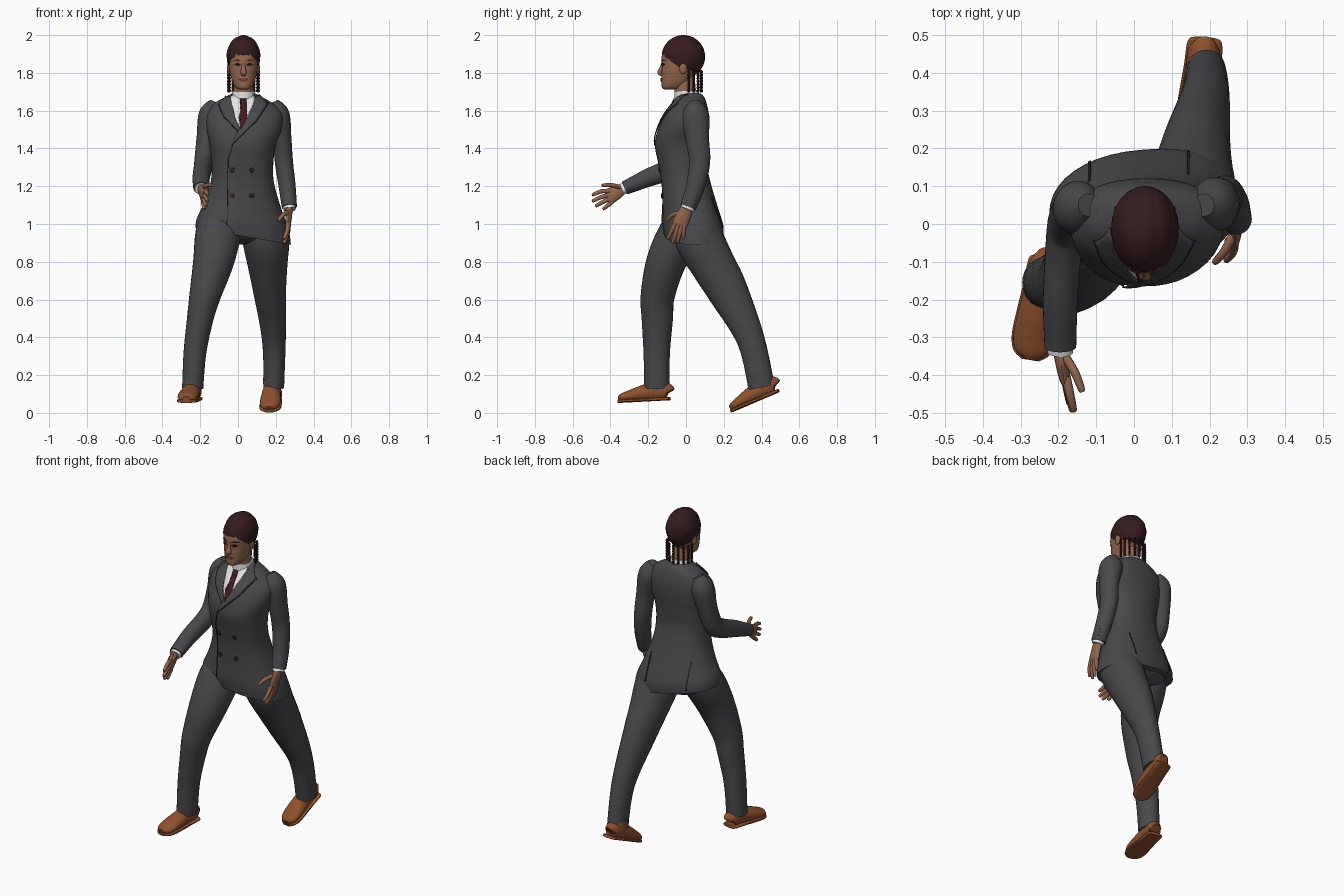
import bpy, bmesh, math
from mathutils import Vector, Matrix
from mathutils.bvhtree import BVHTree

if "Cube" in bpy.data.objects:
    bpy.data.objects.remove(bpy.data.objects["Cube"])

def mat(name, r, g, b):
    m = bpy.data.materials.new(name)
    m.diffuse_color = (r, g, b, 1)
    m.use_nodes = True
    m.node_tree.nodes["Principled BSDF"].inputs["Base Color"].default_value = m.diffuse_color
    return m

SUIT = mat("charcoal suit", .066, .066, .072)
SEAM = mat("dark seam", .02, .02, .022)
SKIN = mat("brown skin", .30, .135, .078)
HAIR = mat("dark auburn hair", .036, .011, .013)
SHIRT = mat("white shirt", .78, .78, .8)
TIE = mat("maroon tie", .055, .011, .014)
SHOE = mat("tan leather", .27, .082, .026)
BUTTON = mat("brown button", .03, .014, .01)
EYE = mat("dark eye", .012, .007, .006)
LIP = mat("lip", .17, .055, .045)

def finish(name, bm, m):
    bmesh.ops.recalc_face_normals(bm, faces=bm.faces)
    me = bpy.data.meshes.new(name)
    bm.to_mesh(me)
    bm.free()
    me.materials.append(m)
    ob = bpy.data.objects.new(name, me)
    bpy.context.collection.objects.link(ob)
    return ob

def spline(rows, steps):
    """Catmull-Rom through rows of numbers."""
    out, n = [], len(rows)
    for i in range(n - 1):
        a, b, c, d = rows[max(i - 1, 0)], rows[i], rows[i + 1], rows[min(i + 2, n - 1)]
        for s in range(steps):
            t = s / steps
            out.append([.5 * (2 * q + (r - p) * t + (2 * p - 5 * q + 4 * r - w) * t * t
                              + (3 * q - p - 3 * r + w) * t ** 3) for p, q, r, w in zip(a, b, c, d)])
    return out + [list(rows[-1])]

def skin_rings(name, rings, m, n=28, power=2, matrix=None):
    """Loft through rings of (centre, u, v)."""
    bm = bmesh.new()
    loops = []
    for c, u, v in rings:
        loop = []
        for k in range(n):
            a = 2 * math.pi * k / n
            f = lambda w: math.copysign(abs(w) ** (2 / power), w)
            loop.append(bm.verts.new(c + u * f(math.cos(a)) + v * f(math.sin(a))))
        loops.append(loop)
    for p, q in zip(loops, loops[1:]):
        for k in range(n):
            bm.faces.new((p[k], p[(k + 1) % n], q[(k + 1) % n], q[k]))
    bm.faces.new(loops[0])
    bm.faces.new(loops[-1])
    if matrix:
        bm.transform(matrix)
    return finish(name, bm, m)

def tube(name, pts, m, steps=5, **kw):
    """Limb through (x, y, z, half width across x, other half width)."""
    rows = spline([p if len(p) == 5 else (*p, p[3]) for p in pts], steps)
    rings = []
    for i, r in enumerate(rows):
        t = Vector(rows[min(i + 1, len(rows) - 1)][:3]) - Vector(rows[max(i - 1, 0)][:3])
        t.normalize()
        u = Vector((1, 0, 0)) - t * t.x
        u.normalize()
        rings.append((Vector(r[:3]), u * r[3], t.cross(u) * r[4]))
    return skin_rings(name, rings, m, **kw)

def stack(name, rows, m, power=2, steps=5):
    """Horizontal rings (z, x0, x1, y0, y1, tilt, shear)."""
    rings = []
    for z, x0, x1, y0, y1, tilt, shear in spline(rows, steps):
        rx = (x1 - x0) / 2
        rings.append((Vector(((x0 + x1) / 2, (y0 + y1) / 2, z)),
                      Vector((rx, shear, tilt)), Vector((0, (y1 - y0) / 2, 0))))
    return skin_rings(name, rings, m, 40, power)

def ball(name, loc, r, m, seg=16):
    bm = bmesh.new()
    bmesh.ops.create_uvsphere(bm, u_segments=seg, v_segments=seg // 2, radius=1)
    bm.transform(Matrix.Translation(loc) @ Matrix.Diagonal((*r, 1)))
    return finish(name, bm, m)

def tree(ob):
    return BVHTree.FromPolygons([v.co for v in ob.data.vertices], [p.vertices[:] for p in ob.data.polygons])

def decal(name, target, poly, m, off=.003, side=-1):
    """Thin plate: an x,z outline projected along y onto the target."""
    bm = bmesh.new()
    bm.faces.new([bm.verts.new((x, 0, z)) for x, z in poly])
    bmesh.ops.triangulate(bm, faces=bm.faces)
    bmesh.ops.subdivide_edges(bm, edges=bm.edges[:], cuts=6, use_grid_fill=True)
    miss = []
    for v in bm.verts:
        hit, nor, _, _ = target.ray_cast(Vector((v.co.x, side * 2, v.co.z)), Vector((0, -side, 0)))
        if hit is None:
            miss.append(v)
        else:
            v.co = hit + (nor if nor.y * side > 0 else -nor) * off
    bmesh.ops.delete(bm, geom=miss, context='VERTS')
    ob = finish(name, bm, m)
    s = ob.modifiers.new("thickness", 'SOLIDIFY')
    s.thickness, s.offset = .004, 0
    return ob

# Jacket body, hem leaning down to the rear leg's side
jacket = stack("jacket", [
    (.935, -.225, .28, -.115, .195, -.045, .02), (1.0, -.218, .268, -.125, .195, -.03, .02),
    (1.1, -.18, .226, -.125, .165, -.01, .01), (1.22, -.145, .19, -.13, .13, 0, 0),
    (1.32, -.14, .187, -.147, .11, 0, 0), (1.42, -.15, .2, -.165, .113, 0, 0),
    (1.5, -.165, .23, -.148, .12, 0, 0), (1.58, -.165, .235, -.11, .12, 0, 0),
    (1.635, -.13, .19, -.068, .11, 0, 0), (1.67, -.072, .13, -.05, .098, 0, 0),
    (1.69, -.035, .095, -.03, .08, 0, 0)], SUIT, 2.3)
body = tree(jacket)

# Shirt, tie, lapels, front edge, buttons, back vent
decal("shirt_front", body, [(-.05, 1.685), (.105, 1.685), (.06, 1.58), (.012, 1.495), (-.015, 1.56)], SHIRT)
decal("tie", body, [(.012, 1.66), (.044, 1.66), (.036, 1.625), (.048, 1.56), (.014, 1.495), (.004, 1.56), (.02, 1.625)], TIE, .008)
decal("lapel_left", body, [(.1, 1.69), (.155, 1.635), (.1, 1.55), (-.03, 1.42), (-.012, 1.47), (.06, 1.58)], SUIT, .007)
decal("lapel_right", body, [(-.045, 1.69), (-.1, 1.63), (-.075, 1.57), (.0, 1.49), (.012, 1.505), (-.015, 1.56)], SUIT, .007)
decal("lapel_edge_left", body, [(.155, 1.635), (.16, 1.633), (.103, 1.546), (-.03, 1.416), (-.03, 1.42), (.1, 1.55)], SEAM, .006)
decal("lapel_edge_right", body, [(-.1, 1.63), (-.105, 1.63), (-.078, 1.567), (-.002, 1.486), (0, 1.49), (-.075, 1.57)], SEAM, .006)
decal("front_edge", body, [(-.03, 1.42), (-.055, 1.34), (-.06, .97), (-.056, .97), (-.051, 1.34), (-.026, 1.42)], SEAM, .002)
for side, x in (("left", .14), ("right", -.12)):
    decal("back_vent_" + side, body, [(x, 1.14), (x + .005, 1.14), (x + .007, .98), (x, .98)], SEAM, .002, 1)
for z in (1.287, 1.15):
    for x in (-.03, .073):
        circle = [(x + .013 * math.cos(a * math.pi / 5), z + .013 * math.sin(a * math.pi / 5)) for a in range(10)]
        decal("jacket_button", body, circle, BUTTON, .005)

# Sleeves and cuffs
tube("sleeve_right", [(-.12, .05, 1.645, .03), (-.145, .045, 1.58, .062, .07), (-.166, .03, 1.46, .053, .062),
     (-.18, -.005, 1.345, .05, .06), (-.187, -.075, 1.293, .048, .056), (-.195, -.2, 1.245, .046, .048),
     (-.195, -.325, 1.19, .042, .036)], SUIT)
tube("sleeve_left", [(.185, .05, 1.645, .03), (.21, .05, 1.58, .062, .072), (.233, .06, 1.45, .05, .062),
     (.243, .072, 1.33, .048, .056), (.26, .05, 1.2, .045, .05), (.272, .012, 1.09, .04, .043)], SUIT)
tube("cuff_right", [(-.195, -.3, 1.2, .034, .03), (-.195, -.34, 1.183, .034, .03)], SHIRT)
tube("cuff_left", [(.27, .02, 1.11, .033, .036), (.273, .006, 1.077, .033, .036)], SHIRT)
for i in range(3):
    ball("cuff_button", (.295, .044 + .006 * i, 1.105 + .019 * i), (.009, .009, .008), BUTTON, 10)

# Hands: palm plus digits given as base and tip
def hand(side, palm, digits):
    tube("palm_" + side, palm, SKIN, n=16)
    for a, b, bend in digits:
        mid = (Vector(a) + Vector(b)) / 2 + Vector(bend)
        end = Vector(b) + (Vector(b) - mid) * .1
        tube("finger_" + side, [(*a, .0125), (*mid, .0115), (*b, .009), (*end, .003)], SKIN, 3, n=10)

hand("right", [(-.195, -.325, 1.19, .02, .024), (-.192, -.36, 1.172, .018, .036), (-.183, -.405, 1.147, .015, .042),
               (-.18, -.42, 1.14, .01, .034)],
     [((-.183, -.35, 1.195), (-.138, -.44, 1.205), (.005, 0, .006)),
      ((-.18, -.405, 1.175), (-.16, -.492, 1.155), (0, 0, .008)),
      ((-.18, -.41, 1.152), (-.163, -.492, 1.122), (0, 0, .005)),
      ((-.182, -.405, 1.132), (-.17, -.475, 1.096), (0, 0, .003)),
      ((-.185, -.39, 1.118), (-.178, -.437, 1.08), (0, 0, 0))])
hand("left", [(.272, .012, 1.1, .02, .025), (.27, -.005, 1.06, .018, .036), (.266, -.03, 1.005, .015, .041),
              (.264, -.036, .99, .01, .034)],
     [((.262, -.03, 1.06), (.215, -.1, 1.02), (.0, -.008, .008)),
      ((.265, -.057, 1.005), (.245, -.095, .925), (.006, 0, 0)),
      ((.265, -.04, .998), (.245, -.07, .902), (.006, 0, 0)),
      ((.266, -.024, .995), (.248, -.045, .905), (.006, 0, 0)),
      ((.267, -.01, 1.0), (.252, -.015, .925), (.006, 0, 0))])

# Trousers
tube("trouser_leg_right", [(-.24, -.155, .13, .056, .066), (-.228, -.155, .32, .06, .07), (-.2, -.152, .5, .07, .083),
     (-.175, -.15, .62, .083, .09), (-.13, -.105, .8, .108, .105), (-.105, -.03, .95, .12, .115),
     (-.09, .02, 1.04, .1, .1)], SUIT)
tube("trouser_leg_left", [(.19, .40, .135, .054, .07), (.19, .342, .39, .063, .074), (.167, .218, .65, .088, .108),
     (.157, .145, .78, .105, .118), (.147, .07, .92, .123, .128), (.13, .04, 1.03, .1, .11)], SUIT)
ball("trouser_seat", (.03, .04, .98), (.2, .13, .09), SUIT, 24)

# Shoes
def shoe(side, loc, pitch, yaw):
    mx = Matrix.Translation(loc) @ Matrix.Rotation(math.radians(yaw), 4, 'Z') @ Matrix.Rotation(math.radians(pitch), 4, 'X')
    upper = [(.13, .04, .025, .03), (.118, .048, .042, .046), (.05, .05, .046, .05), (-.02, .042, .052, .042),
             (-.08, .033, .055, .031), (-.12, .026, .045, .024), (-.14, .022, .02, .014)]
    tube("shoe_" + side, [(0, y, z, a, b) for y, z, a, b in upper], SHOE, matrix=mx)
    tube("shoe_sole_" + side, [(0, y * 1.03, .009, a + .004, .009) for y, z, a, b in upper], SHOE, power=4, matrix=mx)
    tube("shoe_ankle_" + side, [(0, .062, .05, .046, .062), (0, .067, .108, .048, .062)], SHOE, matrix=mx)

shoe("right", (-.252, -.217, .06), 3, -9)
shoe("left", (.178, .372, .058), 23, -5)

# Neck, collar and head
HX = .029
tube("neck", [(HX, .005, 1.63, .056, .058), (HX, -.005, 1.72, .052, .056), (HX, -.01, 1.8, .05, .055)], SKIN)
tube("shirt_collar", [(HX, .008, 1.645, .068, .07), (HX, .002, 1.705, .059, .062)], SHIRT)
head = stack("head", [(z, HX - w, HX + w, a, b, 0, 0) for z, w, a, b in (
    (1.712, .02, -.115, -.06), (1.722, .042, -.127, -.015), (1.75, .058, -.129, .02), (1.79, .069, -.129, .05),
    (1.83, .076, -.128, .065), (1.88, .077, -.13, .075), (1.93, .07, -.115, .075), (1.965, .045, -.08, .05),
    (1.98, .015, -.04, .01))], SKIN, 2.2)
face = tree(head)
tube("nose", [(HX, -.122, 1.855, .008), (HX, -.13, 1.825, .011), (HX, -.138, 1.802, .016, .013),
              (HX, -.128, 1.788, .012, .008)], SKIN, n=14)
for s in (-1, 1):
    X = lambda d: HX + s * d
    decal("eye", face, [(X(.015), 1.842), (X(.03), 1.852), (X(.048), 1.846), (X(.03), 1.836)], EYE, .002)
    decal("eyebrow", face, [(X(.012), 1.862), (X(.035), 1.872), (X(.056), 1.866), (X(.035), 1.865)], HAIR, .002)
    ball("ear", (X(.077), -.015, 1.825), (.01, .02, .032), SKIN)
decal("lips", face, [(HX - .026, 1.765), (HX - .008, 1.773), (HX + .008, 1.773), (HX + .026, 1.765), (HX, 1.754)], LIP, .003)

# Braided hair cap with front-to-back ridges, cut along the hairline
bm = bmesh.new()
bmesh.ops.create_uvsphere(bm, u_segments=72, v_segments=44, radius=1)
for v in bm.verts:
    lane = math.atan2(v.co.x, max(v.co.z, -.2) + .35)
    k = 1 + .02 * abs(math.cos(lane * 6)) - .02
    v.co = Vector((HX + .09 * v.co.x * k, -.014 + .115 * v.co.y * k, 1.886 + .114 * v.co.z * k))
bmesh.ops.bisect_plane(bm, geom=bm.verts[:] + bm.edges[:] + bm.faces[:], plane_co=(0, -.13, 1.898),
                       plane_no=(0, .58, .81), clear_inner=True)
bmesh.ops.holes_fill(bm, edges=[e for e in bm.edges if e.is_boundary])
finish("braided_hair", bm, HAIR)

# Hanging beaded braids around the nape
for i in range(9):
    a = math.pi * (i / 8)
    for j in range(7):
        ball("braid_bead", (HX + .08 * math.cos(a), .015 + .068 * math.sin(a), 1.805 - j * .0165),
             (.0075, .0075, .0105), HAIR, 8)

bpy.ops.object.select_all(action='SELECT')
bpy.context.view_layer.objects.active = jacket
bpy.ops.object.shade_smooth_by_angle(angle=math.radians(40))
